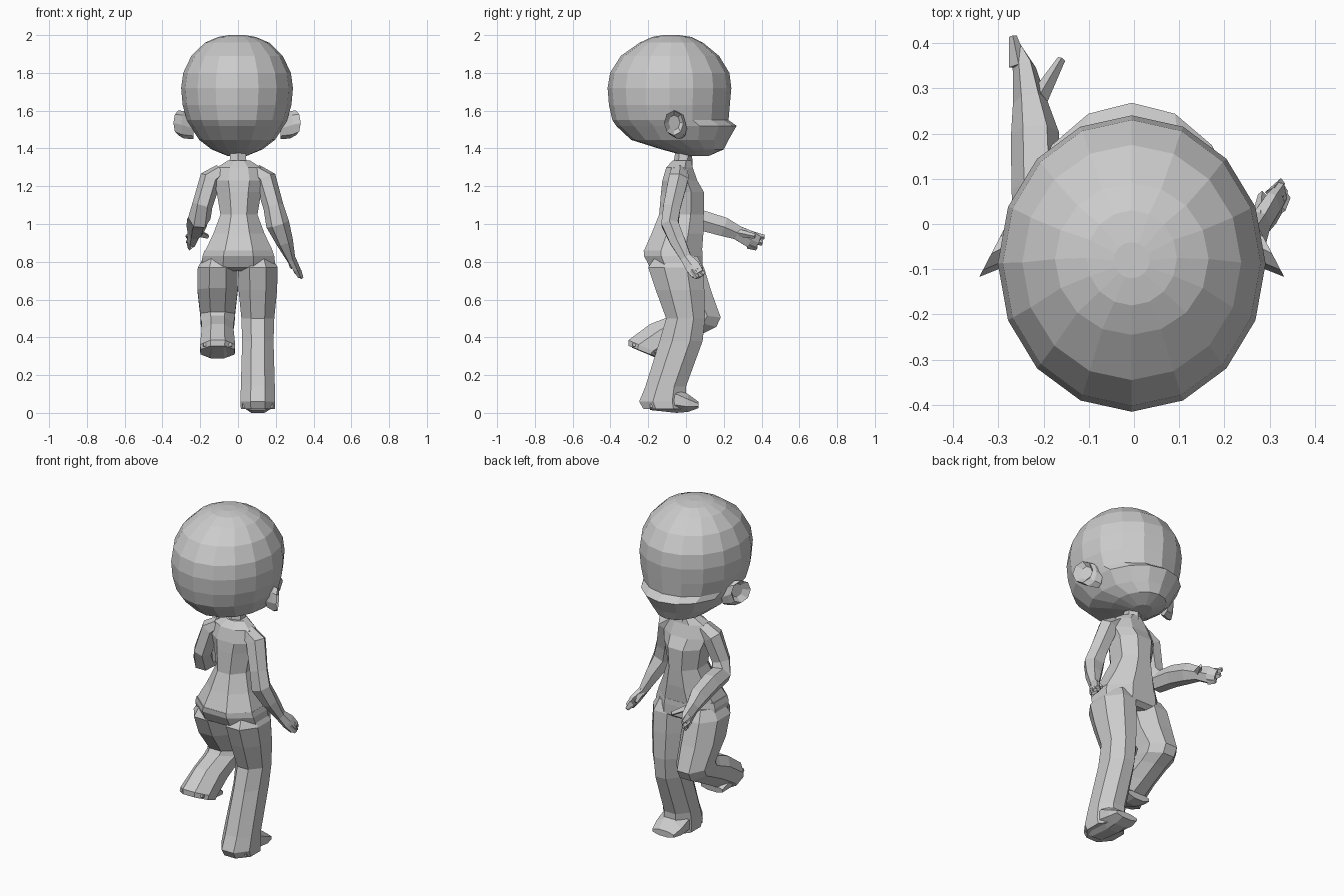
import bpy, bmesh, math
from mathutils import Vector

grey = bpy.data.materials.new("plain grey")
grey.diffuse_color = (0.6, 0.6, 0.6, 1)


def loft(name, rings, n=8, phase=0.0):
    """Skin a list of elliptical rings (centre, U, V), flat shaded and capped."""
    bm = bmesh.new()
    k = 1 / math.cos(math.pi / n) if phase else 1.0
    loops = []
    for c, u, v in rings:
        loop = []
        for i in range(n):
            t = 2 * math.pi * (i + phase) / n
            loop.append(bm.verts.new(c + u * (k * math.cos(t)) + v * (k * math.sin(t))))
        loops.append(loop)
    for a, b in zip(loops, loops[1:]):
        for i in range(n):
            j = (i + 1) % n
            bm.faces.new((a[i], a[j], b[j], b[i]))
    bm.faces.new(loops[0])
    bm.faces.new(loops[-1])
    bmesh.ops.recalc_face_normals(bm, faces=bm.faces)
    me = bpy.data.meshes.new(name)
    bm.to_mesh(me)
    bm.free()
    me.materials.append(grey)
    ob = bpy.data.objects.new(name, me)
    bpy.context.collection.objects.link(ob)
    return ob


def slice_ring(x, a, front, back):
    """Ring spanning two side-view points (y, z) with half width a."""
    f, b = Vector((x, *front)), Vector((x, *back))
    return (f + b) / 2, (f - b) / 2, Vector((a, 0, 0))


def level(x, rows):
    """Level rings from rows of (z, back y, front y, half width)."""
    return [slice_ring(x, a, (f, z), (b, z)) for z, b, f, a in rows]


def tube(name, pts, n=6):
    """Tube along points (x, y, z, width, depth), rings square to the path."""
    ps = [Vector(p[:3]) for p in pts]
    rings = []
    for i, p in enumerate(pts):
        t = (ps[min(i + 1, len(ps) - 1)] - ps[max(i - 1, 0)]).normalized()
        u = Vector((1, 0, 0))
        u = (u - t * u.dot(t)).normalized()
        rings.append((ps[i], u * p[3], t.cross(u) * p[4]))
    return loft(name, rings, n)


# Head: rounded skull whose lower face juts out below the brow
loft("head", level(-0.005, [
    (1.36, 0.0, 0.12, 0.05), (1.395, -0.13, 0.20, 0.135), (1.445, -0.29, 0.225, 0.20),
    (1.52, -0.37, 0.268, 0.25), (1.55, -0.39, 0.225, 0.265), (1.63, -0.408, 0.232, 0.288),
    (1.72, -0.415, 0.24, 0.296), (1.80, -0.402, 0.23, 0.285), (1.89, -0.345, 0.175, 0.242),
    (1.96, -0.245, 0.09, 0.17), (1.99, -0.18, 0.03, 0.10), (2.0, -0.12, -0.04, 0.04)]), 16)

# Ears: cupped discs flaring outward and backward
for side, s in (("left", -1), ("right", 1)):
    loft(side + "_ear", [
        (Vector((s * x - 0.005, y, z)), Vector((s * lean, ry, 0)), Vector((s * tip, 0, rz)))
        for x, y, z, lean, tip, ry, rz in (
            (0.23, -0.03, 1.505, 0, 0, 0.035, 0.055), (0.28, -0.05, 1.525, -0.015, 0, 0.05, 0.073),
            (0.31, -0.065, 1.535, -0.027, 0, 0.052, 0.066), (0.285, -0.062, 1.537, -0.015, 0, 0.03, 0.04))], 8)

# Neck and torso
loft("neck", level(0, [(1.42, -0.05, 0.03, 0.042), (1.30, -0.07, 0.035, 0.055)]), 6)
loft("torso", level(0.005, [
    (1.335, -0.07, 0.03, 0.06), (1.30, -0.105, 0.035, 0.115), (1.23, -0.125, 0.06, 0.135),
    (1.17, -0.132, 0.094, 0.118), (1.05, -0.142, 0.094, 0.098), (0.95, -0.182, 0.092, 0.135),
    (0.86, -0.222, 0.085, 0.178), (0.84, -0.215, 0.08, 0.17)]), 8, 0.5)

# Trousers: hips, straight standing leg, bent raised leg
loft("trouser_hips", level(0.002, [
    (0.86, -0.224, 0.086, 0.18), (0.83, -0.222, 0.088, 0.19), (0.77, -0.19, 0.088, 0.197),
    (0.75, -0.13, 0.06, 0.15)]), 8, 0.5)
loft("standing_leg", level(0.105, [
    (0.83, -0.16, 0.06, 0.07), (0.77, -0.20, 0.09, 0.105), (0.65, -0.16, 0.097, 0.102),
    (0.50, -0.105, 0.10, 0.087), (0.38, -0.14, 0.088, 0.083), (0.14, -0.215, 0.0, 0.09),
    (0.06, -0.248, 0.0, 0.092), (0.02, -0.225, 0.0, 0.09)]), 8, 0.5)
loft("raised_leg", [slice_ring(-0.108, *r) for r in (
    (0.07, (0.06, 0.83), (-0.16, 0.83)), (0.105, (0.095, 0.77), (-0.195, 0.77)),
    (0.107, (0.135, 0.64), (-0.15, 0.66)), (0.092, (0.184, 0.505), (-0.06, 0.535)),
    (0.09, (0.16, 0.455), (-0.075, 0.515)), (0.085, (0.09, 0.42), (-0.10, 0.505)),
    (0.085, (-0.01, 0.365), (-0.19, 0.47)), (0.093, (-0.12, 0.305), (-0.305, 0.385)),
    (0.09, (-0.14, 0.29), (-0.305, 0.355)))], 8, 0.5)

# Shoes: low wedges showing under the trouser hems
loft("standing_shoe", [slice_ring(0.105, *r) for r in (
    (0.08, (-0.19, 0.06), (-0.19, 0.015)), (0.085, (-0.05, 0.14), (-0.05, 0.0)),
    (0.083, (0.01, 0.10), (0.01, 0.005)), (0.07, (0.065, 0.06), (0.065, 0.025)))], 8, 0.5)
loft("raised_shoe", [slice_ring(-0.108, *r) for r in (
    (0.075, (-0.28, 0.38), (-0.285, 0.345)), (0.085, (-0.14, 0.38), (-0.15, 0.288)),
    (0.07, (-0.085, 0.33), (-0.09, 0.29)))], 8, 0.5)

# Arms with flat mitten palms: one hanging, one bent forward at the elbow
tube("hanging_arm", [
    (0.09, -0.035, 1.28, 0.04, 0.05), (0.145, -0.04, 1.24, 0.058, 0.06),
    (0.188, -0.075, 1.09, 0.054, 0.053), (0.21, -0.085, 1.0, 0.062, 0.052),
    (0.245, -0.045, 0.91, 0.047, 0.047), (0.278, 0.0, 0.82, 0.026, 0.033),
    (0.305, 0.035, 0.775, 0.02, 0.045), (0.325, 0.062, 0.735, 0.014, 0.04)])
tube("forward_arm", [
    (-0.09, -0.035, 1.28, 0.04, 0.05), (-0.145, -0.04, 1.24, 0.058, 0.06),
    (-0.188, -0.06, 1.10, 0.054, 0.053), (-0.205, -0.03, 1.03, 0.06, 0.062),
    (-0.215, 0.08, 1.02, 0.056, 0.062), (-0.219, 0.2, 0.985, 0.053, 0.058),
    (-0.23, 0.27, 0.955, 0.038, 0.043), (-0.242, 0.34, 0.92, 0.026, 0.05),
    (-0.258, 0.38, 0.902, 0.016, 0.04)])

# Stubby fingers and a thumb on each palm
hands = {
    "hanging": [((0.315, 0.035, 0.75), (0.338, 0.06, 0.715)), ((0.315, 0.055, 0.75), (0.332, 0.075, 0.718)),
                ((0.31, 0.065, 0.76), (0.325, 0.092, 0.73)), ((0.28, 0.01, 0.82), (0.283, 0.065, 0.77))],
    "forward": [((-0.255, 0.35, 0.94), (-0.268, 0.415, 0.93)), ((-0.255, 0.35, 0.91), (-0.265, 0.405, 0.9)),
                ((-0.245, 0.33, 0.89), (-0.258, 0.375, 0.872)), ((-0.215, 0.27, 0.955), (-0.16, 0.365, 0.935))],
}
for side, prongs in hands.items():
    for i, (base, tip) in enumerate(prongs):
        name = side + ("_thumb" if i == 3 else "_finger_%d" % (i + 1))
        tube(name, [(*base, 0.022, 0.022), (*tip, 0.009, 0.013)], 4)
